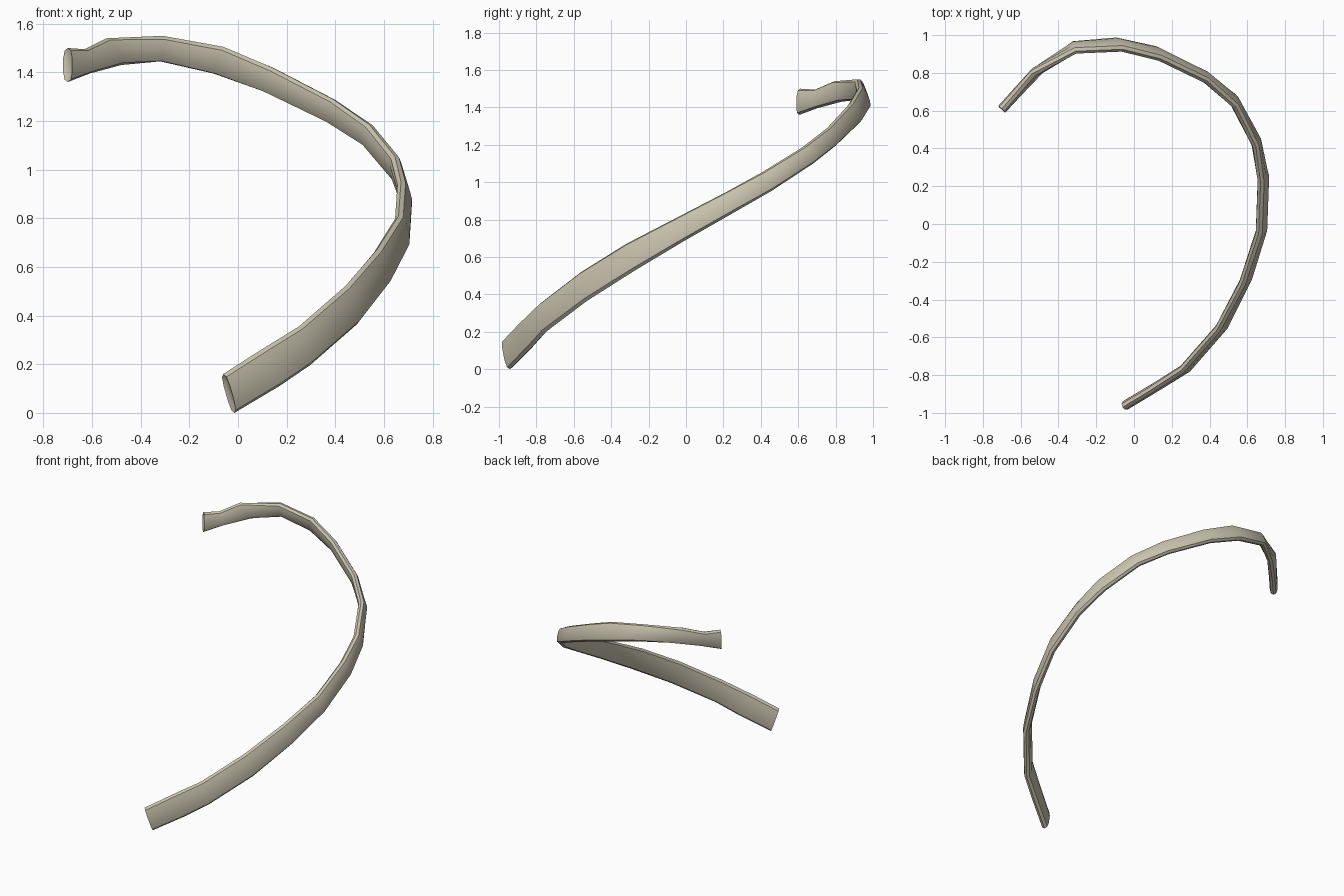
import bpy, bmesh, math
from mathutils import Vector

cube = bpy.data.objects.get("Cube")
if cube:
    bpy.data.objects.remove(cube, do_unlink=True)

# Bone colour
bone = bpy.data.materials.new("pale bone")
bone.use_nodes = True
colour = (0.58, 0.54, 0.42, 1)
bone.diffuse_color = colour
shader = next(n for n in bone.node_tree.nodes if n.type == "BSDF_PRINCIPLED")
shader.inputs["Base Color"].default_value = colour
shader.inputs["Roughness"].default_value = 0.8

# Stations along the rib: upper edge, lower edge
STATIONS = [
    ((-.06, -.97, .16), (-.015, -.94, 0)),
    ((.08, -.885, .25), (.17, -.83, .11)),
    ((.25, -.775, .355), (.295, -.755, .195)),
    ((.44, -.56, .52), (.49, -.53, .365)),
    ((.57, -.32, .67), (.615, -.27, .53)),
    ((.66, -.05, .81), (.69, -.02, .68)),
    ((.67, .22, .95), (.7, .26, .84)),
    ((.645, .41, 1.055), (.65, .46, .955)),
    ((.54, .62, 1.185), (.525, .68, 1.1)),
    ((.39, .755, 1.29), (.37, .8, 1.195)),
    ((.14, .875, 1.42), (.11, .93, 1.32)),
    ((-.06, .925, 1.505), (-.1, .975, 1.395)),
    ((-.31, .915, 1.55), (-.32, .955, 1.445)),
    ((-.54, .795, 1.54), (-.48, .83, 1.43)),
    ((-.63, .69, 1.495), (-.61, .7, 1.395)),
    ((-.7, .61, 1.5), (-.7, .605, 1.36)),
]
SIDES = 10
THICKNESS = .052


def rounded(value, power=.75):
    """Fuller than an ellipse, so the broad faces stay flat."""
    return math.copysign(abs(value) ** power, value)


def section(bm, centre, half_width, half_depth):
    ring = []
    for i in range(SIDES):
        angle = math.tau * i / SIDES
        offset = half_width * rounded(math.cos(angle)) + half_depth * rounded(math.sin(angle))
        ring.append(bm.verts.new(centre + offset))
    return ring


def hollow_cap(bm, ring, inward):
    """Close an end with a shallow pit."""
    centre = sum((v.co for v in ring), Vector()) / SIDES
    rim = [bm.verts.new(centre.lerp(v.co, .65) + inward * .008) for v in ring]
    for i in range(SIDES):
        j = (i + 1) % SIDES
        bm.faces.new((ring[i], ring[j], rim[j], rim[i]))
    bm.faces.new(rim)


# Rib shaft swept through the stations
bm = bmesh.new()
edges = [(Vector(u), Vector(l)) for u, l in STATIONS]
centres = [(u + l) / 2 for u, l in edges]
rings = []
last = len(edges) - 1
for k, (upper, lower) in enumerate(edges):
    tangent = (centres[min(k + 1, last)] - centres[max(k - 1, 0)]).normalized()
    half_width = (upper - lower) / 2
    depth = tangent.cross(half_width).normalized() * THICKNESS / 2
    rings.append(section(bm, centres[k], half_width, depth))

for a, b in zip(rings, rings[1:]):
    for i in range(SIDES):
        j = (i + 1) % SIDES
        bm.faces.new((a[i], a[j], b[j], b[i]))

# Pitted ends
hollow_cap(bm, rings[0], (centres[1] - centres[0]).normalized())
hollow_cap(bm, rings[-1], (centres[-2] - centres[-1]).normalized())

bmesh.ops.recalc_face_normals(bm, faces=bm.faces)
mesh = bpy.data.meshes.new("rib_bone")
bm.to_mesh(mesh)
bm.free()
mesh.materials.append(bone)
rib = bpy.data.objects.new("rib_bone", mesh)
bpy.context.collection.objects.link(rib)

bpy.ops.object.select_all(action="DESELECT")
rib.select_set(True)
bpy.context.view_layer.objects.active = rib
bpy.ops.object.shade_smooth_by_angle(angle=math.radians(40))
